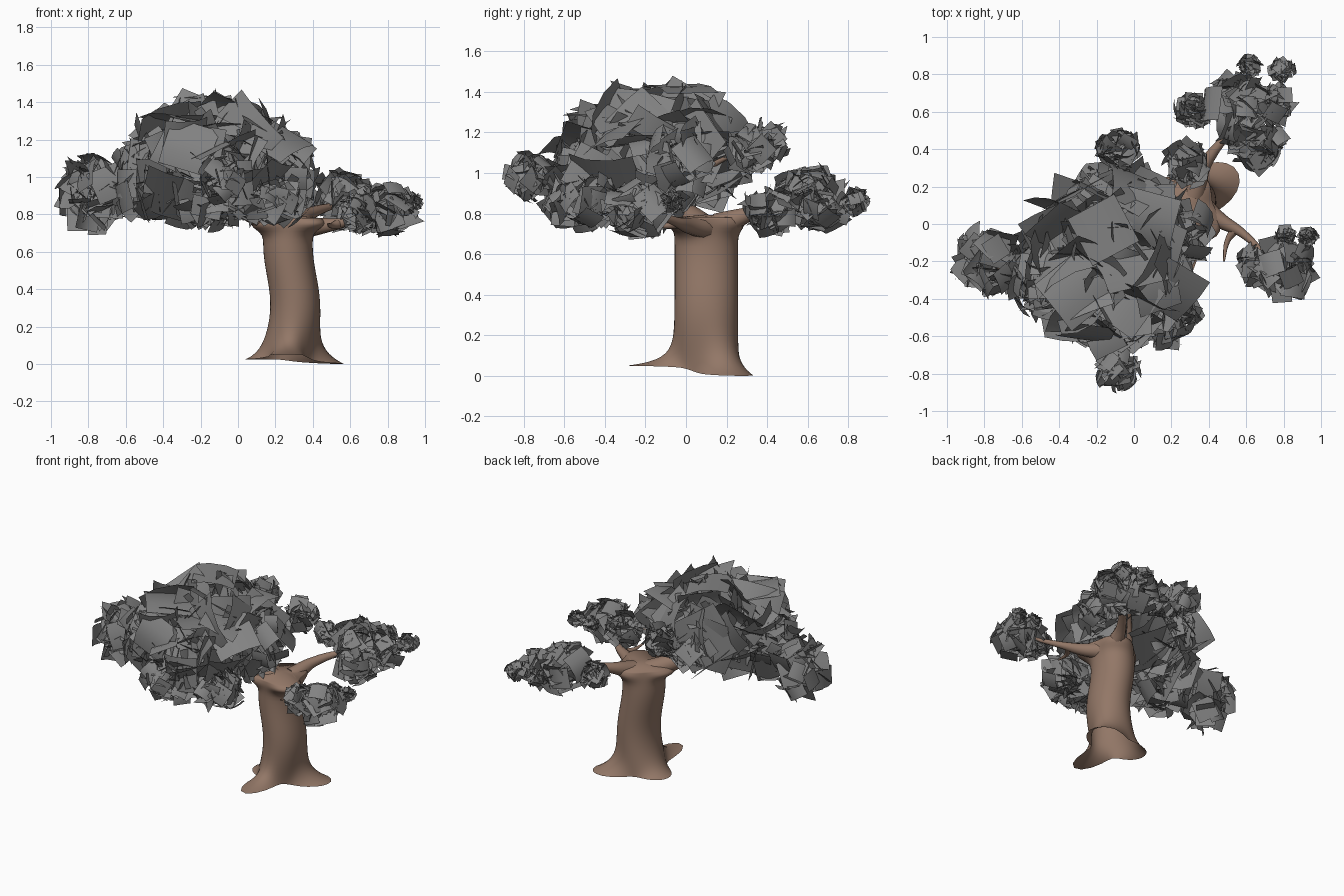
import bpy, math, random
from mathutils import Vector

if "Cube" in bpy.data.objects:
    bpy.data.objects.remove(bpy.data.objects["Cube"])

random.seed(11)


def material(name, color):
    m = bpy.data.materials.new(name)
    m.diffuse_color = (*color, 1)
    m.use_nodes = True
    m.node_tree.nodes["Principled BSDF"].inputs["Base Color"].default_value = m.diffuse_color
    return m


BARK = material("brown bark", (0.29, 0.185, 0.135))
LEAF = material("grey leaf", (0.225, 0.225, 0.225))


def make_mesh(name, verts, faces, mat):
    me = bpy.data.meshes.new(name)
    me.from_pydata(verts, [], faces)
    me.materials.append(mat)
    me.polygons.foreach_set("use_smooth", [True] * len(me.polygons))
    ob = bpy.data.objects.new(name, me)
    bpy.context.collection.objects.link(ob)


def lobe(angle, direction, power):
    return max(0.0, math.cos(angle - math.radians(direction))) ** power


# Trunk: rings with three root lobes at the foot and branch flares at the top
ROOTS = [(32, 0.2, 5, 0.085), (268, 0.24, 13, 0.055), (165, 0.1, 4, 0.06)]
FLARES = [(200, 0.08, 3), (318, 0.09, 6), (65, 0.04, 4)]
SEG, RINGS, HEIGHT = 48, 32, 0.78
verts, faces = [], []
for i in range(RINGS):
    t = i / (RINGS - 1)
    z = HEIGHT * (t - 0.11 * math.sin(2 * math.pi * t))  # finer rings at both ends
    cx = 0.286 - 0.019 * math.cos(2 * math.pi * (z - 0.64) / 0.66)
    for k in range(SEG):
        a = 2 * math.pi * k / SEG
        r = 0.132 + 0.024 * math.sin(a) ** 2
        for d, amp, p, fall in ROOTS:
            r += amp * lobe(a, d, p) * math.exp(-z / fall)
        for d, amp, p in FLARES:
            r += amp * lobe(a, d, p) * math.exp(-((z - 0.75) / 0.045) ** 2)
        lift = 0.025 * (1 - lobe(a, 32, 2) + lobe(a, 268, 2)) * math.exp(-z / 0.1)
        verts.append((cx + r * math.cos(a), 0.1 + r * math.sin(a), z + lift))
for i in range(RINGS - 1):
    for k in range(SEG):
        j = (k + 1) % SEG
        faces.append((i * SEG + k, i * SEG + j, (i + 1) * SEG + j, (i + 1) * SEG + k))
verts.append((0.29, 0.1, HEIGHT + 0.015))
top = (RINGS - 1) * SEG
faces += [(top + k, top + (k + 1) % SEG, len(verts) - 1) for k in range(SEG)]
make_mesh("trunk", verts, faces, BARK)


# Branches: swept tubes that taper evenly from a start radius
def branch(name, radius, *points):
    cu = bpy.data.curves.new(name, 'CURVE')
    cu.dimensions = '3D'
    cu.bevel_depth = 1.0
    cu.bevel_resolution = 3
    cu.resolution_u = 8
    cu.use_fill_caps = True
    sp = cu.splines.new('BEZIER')
    sp.bezier_points.add(len(points) - 1)
    for i, (bp, p) in enumerate(zip(sp.bezier_points, points)):
        bp.co = p
        bp.radius = radius * (1 - i / (len(points) - 1)) + 0.005
        bp.handle_left_type = bp.handle_right_type = 'AUTO'
    cu.materials.append(BARK)
    ob = bpy.data.objects.new(name, cu)
    bpy.context.collection.objects.link(ob)
    bpy.ops.object.select_all(action='DESELECT')
    ob.select_set(True)
    bpy.context.view_layer.objects.active = ob
    bpy.ops.object.convert(target='MESH')
    me = bpy.context.object.data
    me.polygons.foreach_set("use_smooth", [True] * len(me.polygons))


branch("front_right_branch", 0.055, (0.35, 0.11, 0.73), (0.46, 0.02, 0.74),
       (0.58, -0.05, 0.76), (0.76, -0.23, 0.84))
branch("front_right_twig", 0.02, (0.54, -0.03, 0.75), (0.5, -0.09, 0.74), (0.48, -0.2, 0.75))
branch("back_right_branch", 0.06, (0.32, 0.16, 0.74), (0.38, 0.32, 0.8), (0.6, 0.58, 0.87))
branch("main_limb", 0.07, (0.25, 0.09, 0.72), (0.05, -0.02, 0.82),
       (-0.3, -0.18, 0.98), (-0.78, -0.24, 0.95))
branch("front_limb", 0.03, (0.02, -0.04, 0.83), (0, -0.35, 0.9), (-0.08, -0.72, 0.98))
branch("back_limb", 0.02, (0, 0, 0.86), (0.02, 0.12, 1), (-0.08, 0.4, 1.16))
branch("middle_limb", 0.02, (0.02, -0.02, 0.9), (0.14, 0.12, 1.03), (0.28, 0.3, 1.12))


# Foliage: bowed square leaf cards packed inside ellipsoids
def foliage(name, x, y, z, width, height):
    c, rad = Vector((x, y, z)), Vector((width, width, height))
    size, count = 0.03 + 0.6 * width, int(25 + 260 * width)
    verts, faces = [], []
    made = tries = 0
    while made < count and tries < count * 80:
        tries += 1
        d = Vector([random.gauss(0, 1) for _ in range(3)]).normalized()
        pos = d * rad * random.uniform(0.25, 0.98)
        n = (d * 0.6 + Vector([random.gauss(0, 0.6) for _ in range(3)])).normalized()
        u = n.cross(Vector([random.gauss(0, 1) for _ in range(3)])).normalized()
        v = n.cross(u)
        s = size * random.uniform(0.36, 0.58)
        bow = s * random.uniform(0.05, 0.35)
        card = [pos + u * (s * i) + v * (s * j) - n * (bow * i * i)
                for j in (-1, 1) for i in (-1, -0.4, 0.4, 1)]
        if any(sum((p[i] / rad[i]) ** 2 for i in range(3)) > 1.3 for p in card):
            continue
        b = len(verts)
        verts += [p + c for p in card]
        faces += [(b + i, b + i + 1, b + i + 5, b + i + 4) for i in range(3)]
        made += 1
    make_mesh(name, verts, faces, LEAF)


# Big crown and its side lumps
foliage("main_crown", -0.13, -0.17, 1.1, 0.5, 0.36)
foliage("front_crown", -0.12, -0.4, 1.03, 0.33, 0.3)
foliage("left_crown", -0.45, -0.28, 1.0, 0.26, 0.26)
foliage("right_crown", 0.2, -0.06, 1.03, 0.23, 0.27)
foliage("back_crown", -0.17, 0.14, 1.06, 0.2, 0.22)
foliage("left_foliage", -0.78, -0.2, 0.92, 0.21, 0.23)
foliage("front_foliage", -0.09, -0.78, 0.98, 0.125, 0.14)
foliage("low_front_foliage", -0.14, -0.54, 0.84, 0.2, 0.13)
foliage("low_right_foliage", 0.18, -0.48, 0.86, 0.19, 0.15)
foliage("back_foliage", -0.08, 0.4, 1.15, 0.125, 0.12)
foliage("middle_foliage", 0.27, 0.32, 1.11, 0.145, 0.13)

# Two separate clumps on the right
foliage("front_right_foliage", 0.8, -0.24, 0.82, 0.19, 0.14)
foliage("front_right_inner", 0.65, -0.23, 0.81, 0.125, 0.1)
foliage("front_right_near_tip", 0.81, -0.06, 0.86, 0.06, 0.06)
foliage("front_right_far_tip", 0.93, -0.07, 0.86, 0.06, 0.06)
foliage("back_right_foliage", 0.57, 0.62, 0.87, 0.22, 0.165)
foliage("back_right_near", 0.66, 0.42, 0.81, 0.165, 0.13)
foliage("back_right_far", 0.74, 0.64, 0.84, 0.13, 0.12)
foliage("back_right_side", 0.31, 0.6, 0.88, 0.11, 0.11)
foliage("back_right_tip", 0.62, 0.84, 0.87, 0.07, 0.07)
foliage("back_right_corner", 0.79, 0.82, 0.86, 0.075, 0.07)
